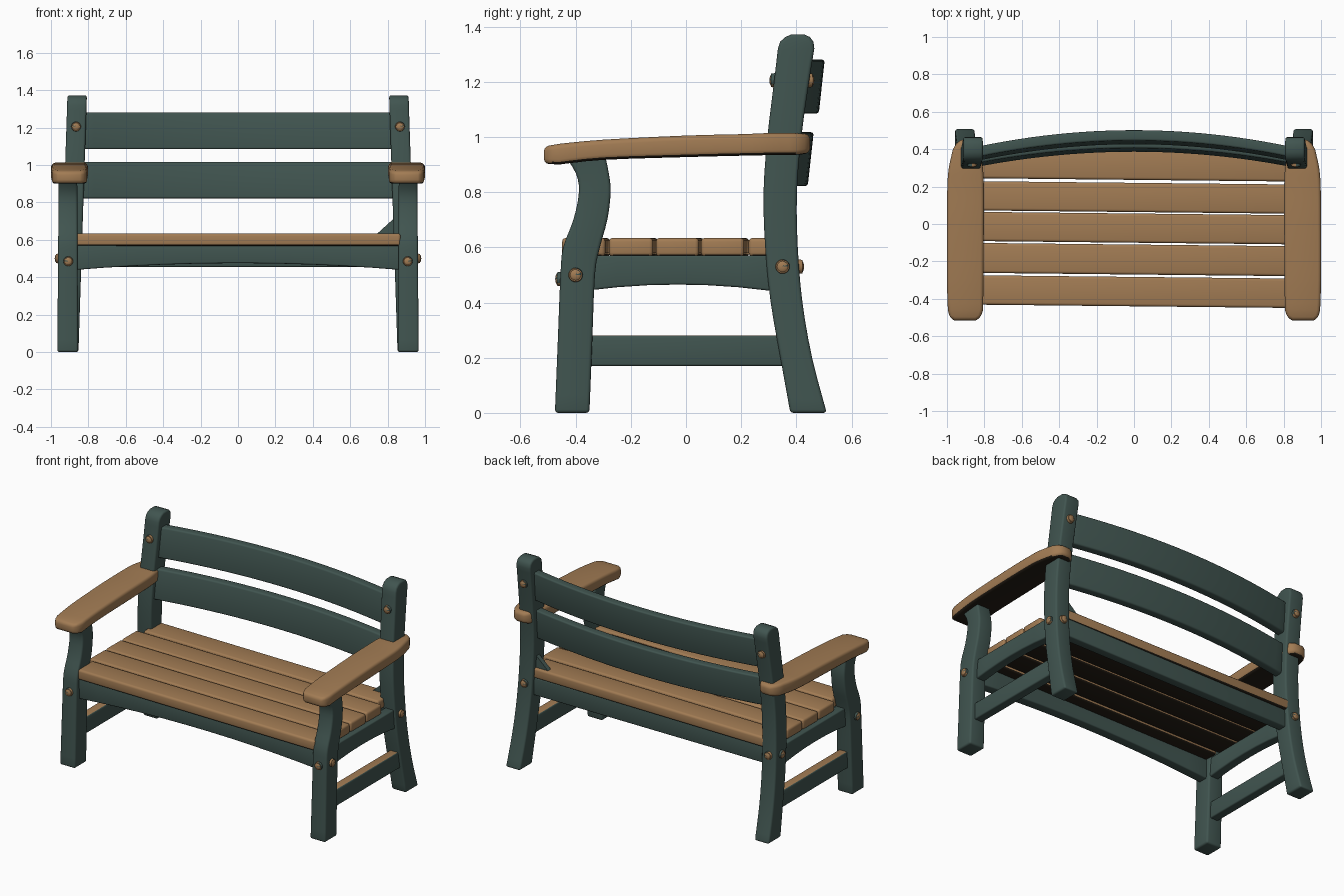
import bpy, bmesh, math
from mathutils import Vector, Matrix

if "Cube" in bpy.data.objects:
    bpy.data.objects.remove(bpy.data.objects["Cube"])


def material(name, rgb):
    m = bpy.data.materials.new(name)
    m.diffuse_color = (*rgb, 1)
    m.use_nodes = True
    m.node_tree.nodes["Principled BSDF"].inputs["Base Color"].default_value = m.diffuse_color
    return m


GREEN = material("dark green paint", (0.052, 0.09, 0.08))
TAN = material("tan wood", (0.36, 0.20, 0.088))
DARK = material("dark underside wood", (0.017, 0.012, 0.007))


def finish(name, bm, mats, mirror):
    me = bpy.data.meshes.new(name)
    bm.to_mesh(me)
    bm.free()
    ob = bpy.data.objects.new(name, me)
    bpy.context.collection.objects.link(ob)
    for m in mats:
        me.materials.append(m)
    if mirror:
        ob.modifiers.new("mirror", "MIRROR").use_mirror_merge = False
    return ob


def smooth_stations(pts, n):
    """Catmull-Rom resampling of the section list."""
    if n < 2 or len(pts) < 3:
        return list(pts)
    out = []
    for i in range(len(pts) - 1):
        p0, p1, p2, p3 = (pts[max(i - 1, 0)], pts[i], pts[i + 1],
                          pts[min(i + 2, len(pts) - 1)])
        for k in range(n):
            t = k / n
            out.append(tuple(
                0.5 * (2 * b + (c - a) * t + (2 * a - 5 * b + 4 * c - d) * t * t
                       + (3 * b - a - 3 * c + d) * t ** 3)
                for a, b, c, d in zip(p0, p1, p2, p3)))
    return out + [pts[-1]]


def loft(name, axis, stations, mats, bevel=0.012, n=3, head=(), tip=(),
         mirror=False, lean=0, turn=0, rule=None):
    """Rectangular sections (t, a0, a1, b0, b1) along an axis, edges rounded."""
    order = {"x": (0, 1, 2), "y": (1, 0, 2), "z": (2, 0, 1)}[axis]
    bm = bmesh.new()
    rings = []
    for t, a0, a1, b0, b1 in list(head) + smooth_stations(stations, n) + list(tip):
        ring = []
        for a, b in ((a0, b0), (a1, b0), (a1, b1), (a0, b1)):
            co = [0, 0, 0]
            for idx, v in zip(order, (t, a, b)):
                co[idx] = v
            if lean:
                co[1] += lean * (co[2] - lean_mid(stations))
            ring.append(bm.verts.new(co))
        rings.append(ring)
    for r, s in zip(rings, rings[1:]):
        for i in range(4):
            j = (i + 1) % 4
            bm.faces.new((r[i], r[j], s[j], s[i]))
    bm.faces.new(rings[0])
    bm.faces.new(rings[-1])
    bmesh.ops.recalc_face_normals(bm, faces=bm.faces)
    if turn:
        bmesh.ops.rotate(bm, verts=bm.verts, matrix=Matrix.Rotation(turn, 3, "Z"))
    sharp = [e for e in bm.edges if e.calc_face_angle(0) > math.radians(40)]
    bmesh.ops.bevel(bm, geom=sharp, offset=bevel, segments=3, profile=0.5,
                    affect="EDGES", clamp_overlap=False)
    bm.normal_update()
    if rule:
        for f in bm.faces:
            f.material_index = 1 if rule(f.normal) else 0
    return finish(name, bm, mats, mirror)


def lean_mid(st):
    return (st[0][3] + st[0][4]) / 2


def underside(nrm):
    return nrm.z < -0.7


def topside(nrm):
    return nrm.z > 0.9


# Front legs
loft("front_leg", "z", [(z, 0.855 + 0.005 * z, 0.966 - 0.008 * z, a, b) for z, a, b in (
    (0, -0.475, -0.35), (0.25, -0.465, -0.34), (0.5, -0.455, -0.33),
    (0.6, -0.445, -0.312), (0.7, -0.408, -0.285), (0.8, -0.388, -0.273),
    (0.87, -0.40, -0.28), (0.94, -0.445, -0.295))], [GREEN], mirror=True)


# Back legs rising to rounded posts, leaning inwards
def post(z, a, b):
    c = 0.905 - 0.045 * z / 1.37
    return (z, c - 0.052, c + 0.052, a, b)


loft("back_leg", "z", [post(*p) for p in (
    (0, 0.378, 0.51), (0.2, 0.342, 0.457), (0.4, 0.307, 0.422), (0.6, 0.287, 0.405),
    (0.8, 0.281, 0.402), (1.0, 0.295, 0.418), (1.2, 0.319, 0.446),
    (1.32, 0.333, 0.465))], [GREEN], mirror=True,
    tip=[post(*p) for p in ((1.345, 0.341, 0.462), (1.362, 0.36, 0.449),
                            (1.372, 0.383, 0.427))])

# Armrests
loft("armrest", "y", [
    (-0.46, 0.807, 0.995, 0.90, 0.975), (-0.3, 0.805, 1.0, 0.917, 0.99),
    (0.0, 0.803, 1.0, 0.927, 1.005), (0.2, 0.803, 0.998, 0.932, 1.01),
    (0.3, 0.808, 0.99, 0.934, 1.014), (0.40, 0.825, 0.968, 0.935, 1.014)],
    [TAN, DARK], bevel=0.018, mirror=True, rule=underside,
    head=[(-0.515, 0.845, 0.963, 0.903, 0.965), (-0.50, 0.82, 0.985, 0.902, 0.968)],
    tip=[(0.43, 0.84, 0.95, 0.938, 1.012), (0.45, 0.865, 0.925, 0.943, 1.008)])

# Seat slats, very slightly turned
for i, (y0, y1, h) in enumerate(((-0.44, -0.283, 0.87), (-0.27, -0.11, 0.9),
                                 (-0.1, 0.056, 0.9), (0.064, 0.22, 0.9),
                                 (0.236, 0.395, 0.86))):
    c = (y0 + y1) / 2
    ob = loft(f"seat_slat_{i + 1}", "x",
              [(-h, y0 - c, y1 - c, 0.567, 0.634), (h, y0 - c, y1 - c, 0.567, 0.634)],
              [TAN, DARK], bevel=0.014, turn=math.radians(-0.6), rule=underside)
    ob.location.y = c

# Front and back rails under the seat
xs = [-0.88 + 0.16 * i for i in range(12)]
loft("front_rail", "x", [(x, -0.425, -0.36, 0.475 - 0.035 * (x / 0.86) ** 2, 0.572)
                         for x in xs], [GREEN], bevel=0.008, n=1)
loft("back_rail", "x", [(-0.86, 0.325, 0.385, 0.455, 0.572),
                        (0.86, 0.325, 0.385, 0.455, 0.572)], [GREEN], bevel=0.008)

# Side rails and lower stretchers
loft("side_rail", "y", [(y, 0.865, 0.928, 0.465 - 0.2 * (y + 0.03) ** 2, 0.571)
                        for y in (-0.36, -0.25, -0.14, -0.03, 0.08, 0.19, 0.31)],
     [GREEN], bevel=0.008, n=1, mirror=True)
loft("lower_stretcher", "y", [(-0.38, 0.875, 0.935, 0.17, 0.28),
                              (0.37, 0.875, 0.935, 0.17, 0.28)],
     [GREEN, TAN], bevel=0.008, mirror=True, rule=topside)

# Bowed backrest boards
for name, z0, z1, end, mid in (("upper_back_board", 1.085, 1.28, 0.375, 0.464),
                               ("lower_back_board", 0.822, 1.017, 0.343, 0.424)):
    st = []
    for i in range(25):
        x = -0.84 + 0.07 * i
        y = mid + (end - mid) * (x / 0.84) ** 2
        st.append((x, y - 0.028, y + 0.028, z0, z1))
    loft(name, "x", st, [GREEN], bevel=0.01, n=1, lean=0.11)

# Small corner wedge above the seat at the right post
bm = bmesh.new()
lo = [bm.verts.new((x, 0.34, z)) for x, z in ((0.73, 0.62), (0.84, 0.62), (0.84, 0.72))]
bm.faces.new(lo)
ext = bmesh.ops.extrude_face_region(bm, geom=list(bm.faces))
bmesh.ops.translate(bm, vec=(0, 0.03, 0),
                    verts=[v for v in ext["geom"] if isinstance(v, bmesh.types.BMVert)])
bmesh.ops.recalc_face_normals(bm, faces=bm.faces)
finish("corner_wedge", bm, [GREEN], False)

# Bolts: green washer with a tan domed cap
for i, (pos, d) in enumerate((((0.908, -0.456, 0.485), (0, -1, 0)),
                              ((0.962, -0.40, 0.50), (1, 0, 0)),
                              ((0.939, 0.35, 0.53), (1, 0, 0)),
                              ((0.888, 0.41, 0.53), (0, 1, 0)),
                              ((0.866, 0.32, 1.205), (0, -1, 0)),
                              ((0.866, 0.447, 1.205), (0, 1, 0)))):
    bm = bmesh.new()
    mat = Matrix.Translation(pos) @ Vector(d).to_track_quat("Z", "Y").to_matrix().to_4x4()
    bmesh.ops.create_cone(bm, cap_ends=True, segments=20, radius1=0.028, radius2=0.024,
                          depth=0.024, matrix=mat)
    count = len(bm.faces)
    bmesh.ops.create_uvsphere(bm, u_segments=16, v_segments=10, radius=0.022,
                              matrix=mat @ Matrix.Translation((0, 0, 0.008))
                              @ Matrix.Diagonal((1, 1, 0.45, 1)))
    bm.faces.ensure_lookup_table()
    for f in bm.faces[count:]:
        f.material_index = 1
    finish(f"bolt_{i + 1}", bm, [GREEN, TAN], True)

# Smooth shading with crisp edges
for ob in bpy.context.scene.objects:
    ob.select_set(True)
    bpy.context.view_layer.objects.active = ob
bpy.ops.object.shade_smooth_by_angle(angle=math.radians(40))
